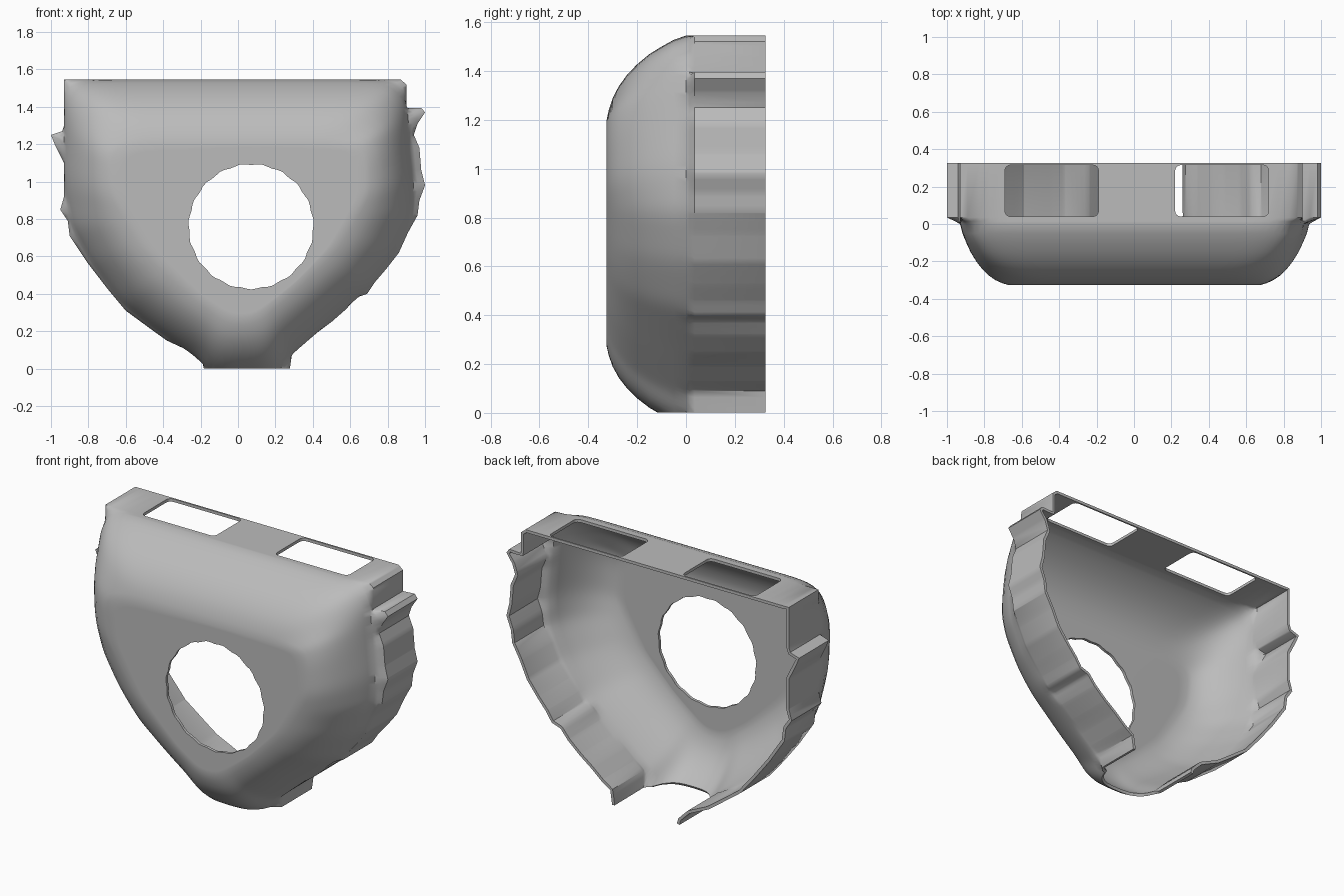
import bpy, bmesh, math
from mathutils import Vector

if "Cube" in bpy.data.objects:
    bpy.data.objects.remove(bpy.data.objects["Cube"])

CENTRE = Vector((0, .85))

# Ragged outline of the back rim (x, z)
rim_outline = [
    (.87, 1.545), (.9, 1.52), (.9, 1.39), (.98, 1.395), (1, 1.37), (.96, 1.31),
    (.94, 1.25), (.97, 1.18), (.98, 1.06), (1, .98), (.97, .9), (.96, .82),
    (.91, .73), (.86, .62), (.79, .53), (.73, .46), (.69, .4), (.63, .38),
    (.58, .32), (.5, .25), (.42, .19), (.35, .13), (.29, .09), (.28, .02),
    (.27, -.05), (-.17, -.05), (-.19, .03), (-.25, .09), (-.38, .15),
    (-.45, .2), (-.6, .31), (-.7, .43), (-.8, .56), (-.9, .71), (-.91, .79),
    (-.95, .85), (-.93, .92), (-.93, 1.1), (-.98, 1.2), (-1, 1.25),
    (-.94, 1.27), (-.93, 1.3), (-.93, 1.545)]
# Smooth outline where the body meets the rim
body_outline = [
    (.82, 1.545), (.9, 1.46), (.92, 1.2), (.94, 1), (.93, .82), (.84, .62),
    (.7, .43), (.5, .26), (.27, .06), (.2, -.05), (-.12, -.05), (-.22, .06),
    (-.45, .22), (-.62, .35), (-.79, .58), (-.89, .76), (-.93, 1),
    (-.93, 1.46), (-.86, 1.545)]
# Flat front plate
plate_outline = [
    (.64, 1.2), (.68, 1.12), (.68, .93), (.5, .65), (.3, .45), (.08, .27),
    (-.04, .27), (-.2, .38), (-.46, .62), (-.66, .93), (-.68, 1.12), (-.64, 1.2)]
HOLE, HOLE_R = (.07, .76), .333
hole_outline = [(HOLE[0] + r * math.cos(a), HOLE[1] + r * math.sin(a))
                for a in (math.tau * i / 72 for i in range(72))
                for r in [HOLE_R + .004 * math.sin(19 * a)]]


def angle(p):
    return math.atan2(p[1] - CENTRE.y, p[0] - CENTRE.x) % math.tau


def reach(outline, a):
    """Point where a ray from the centre meets the outline."""
    d = Vector((math.cos(a), math.sin(a)))
    best = 0
    for p, q in zip(outline, outline[1:] + outline[:1]):
        p, q = Vector(p) - CENTRE, Vector(q) - CENTRE
        e = q - p
        den = d.x * e.y - d.y * e.x
        if abs(den) < 1e-9:
            continue
        s = (d.y * p.x - d.x * p.y) / den
        if -1e-6 <= s <= 1 + 1e-6:
            best = max(best, (p.x * e.y - p.y * e.x) / den)
    return CENTRE + d * best


def soften(ring, passes):
    n = len(ring)
    for _ in range(passes):
        ring = [(ring[i - 1] + ring[i] * 2 + ring[(i + 1) % n]) / 4 for i in range(n)]
    return ring


# Shared ray angles: even steps plus every rim corner
angles = sorted({round(math.tau * i / 180, 4) for i in range(180)}
                | {round(angle(p), 4) for p in rim_outline})
rim = [reach(rim_outline, a) for a in angles]
body = soften([reach(body_outline, a) for a in angles], 6)
plate = soften([reach(plate_outline, a) for a in angles], 10)
hole = [reach(hole_outline, a) for a in angles]


def mix(a, b, t):
    return [p.lerp(q, t) for p, q in zip(a, b)]


# Loft from the back rim to the front hole
rings = [(.325, rim), (.035, rim), (.015, mix(rim, body, .6)), (0, body)]
rings += [(y, mix(body, plate, t)) for y, t in
          [(-.05, .05), (-.1, .13), (-.15, .22), (-.2, .34), (-.24, .46),
           (-.275, .6), (-.3, .74), (-.316, .88), (-.325, 1)]]
rings += [(-.325, mix(plate, hole, .15)), (-.325, hole)]

bm = bmesh.new()
loops = [[bm.verts.new((p.x, y, p.y)) for p in ring] for y, ring in rings]
n = len(angles)
for a, b in zip(loops, loops[1:]):
    for i in range(n):
        j = (i + 1) % n
        bm.faces.new((a[i], a[j], b[j], b[i]))
# Open the neck at the bottom
bmesh.ops.bisect_plane(bm, geom=bm.verts[:] + bm.edges[:] + bm.faces[:],
                       plane_co=(0, 0, .002), plane_no=(0, 0, 1), clear_inner=True)
mesh = bpy.data.meshes.new("shell")
bm.to_mesh(mesh)
bm.free()
shell = bpy.data.objects.new("shell", mesh)
bpy.context.collection.objects.link(shell)

grey = bpy.data.materials.new("plain grey")
grey.use_nodes = True
colour = (.5, .5, .5, 1)
grey.diffuse_color = colour
grey.node_tree.nodes["Principled BSDF"].inputs["Base Color"].default_value = colour
mesh.materials.append(grey)

# Thin wall
wall = shell.modifiers.new("wall", "SOLIDIFY")
wall.thickness = .018
wall.offset = -1


# Rounded windows in the top
def window_cutter(x0, x1, y0, y1):
    cut = bmesh.new()
    bmesh.ops.create_cube(cut, size=1)
    for v in cut.verts:
        v.co = ((x0 + x1) / 2 + v.co.x * (x1 - x0),
                (y0 + y1) / 2 + v.co.y * (y1 - y0), 1.55 + v.co.z * .2)
    upright = [e for e in cut.edges if abs(e.verts[0].co.z - e.verts[1].co.z) > .1]
    bmesh.ops.bevel(cut, geom=upright, offset=.03, segments=4, profile=.5, affect="EDGES")
    m = bpy.data.meshes.new("window_cutter")
    cut.to_mesh(m)
    cut.free()
    m.materials.append(grey)
    ob = bpy.data.objects.new("window_cutter", m)
    ob.hide_render = True
    bpy.context.collection.objects.link(ob)
    return ob


cutters = [window_cutter(-.69, -.19, .04, .315), window_cutter(.22, .72, .04, .315)]
for c in cutters:
    mod = shell.modifiers.new("window", "BOOLEAN")
    mod.operation = "DIFFERENCE"
    mod.solver = "EXACT"
    mod.object = c

bpy.ops.object.select_all(action="DESELECT")
shell.select_set(True)
bpy.context.view_layer.objects.active = shell
for name in [m.name for m in shell.modifiers]:
    bpy.ops.object.modifier_apply(modifier=name)
for c in cutters:
    bpy.data.objects.remove(c)
bpy.ops.object.shade_smooth_by_angle(angle=math.radians(40))
